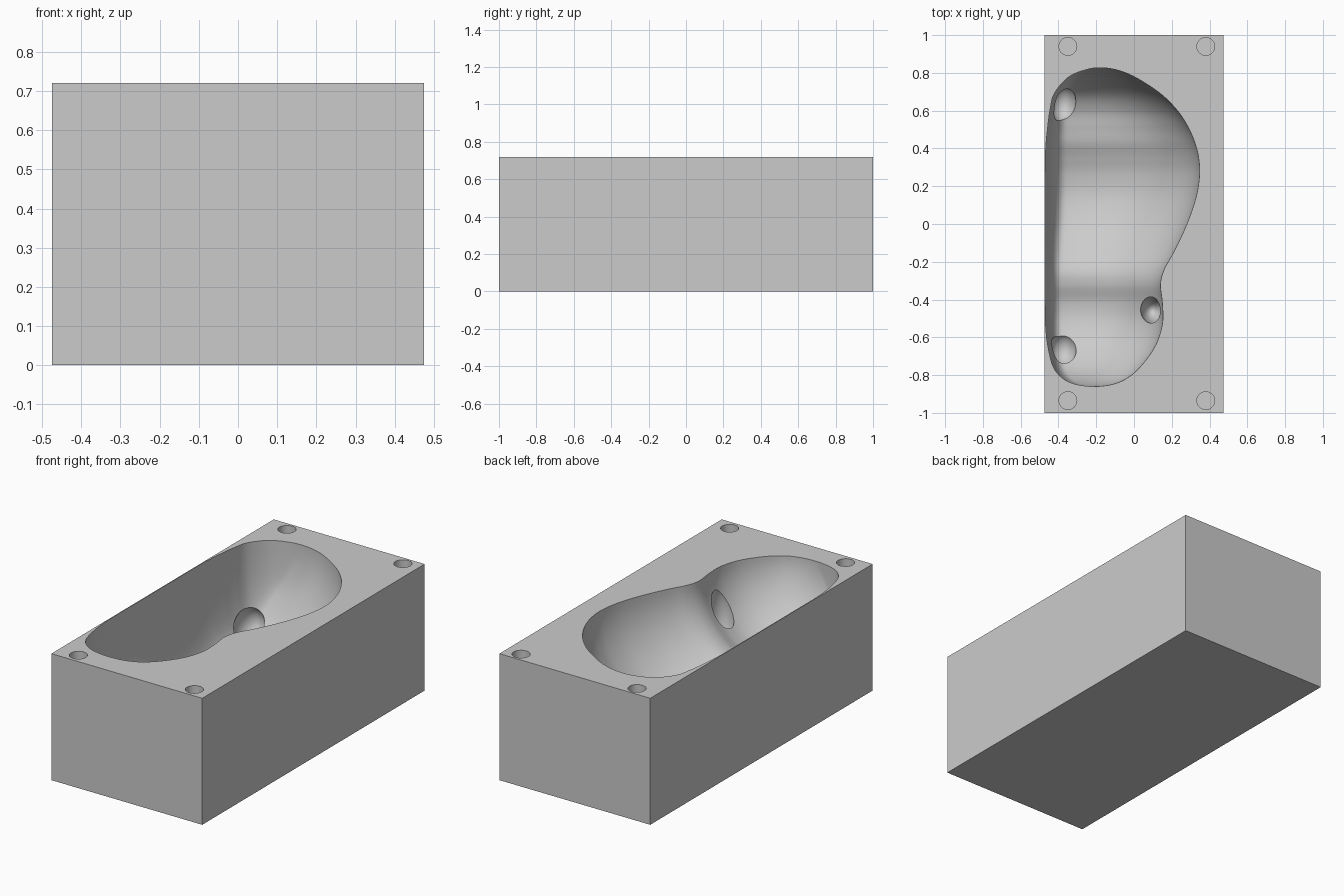
import bpy, bmesh, math
from mathutils import Matrix, Vector

cube = bpy.data.objects.get("Cube")
if cube:
    bpy.data.objects.remove(cube, do_unlink=True)

TOP = 0.72

grey = bpy.data.materials.new("light_grey")
grey.use_nodes = True
grey.diffuse_color = (0.6, 0.6, 0.6, 1)
grey.node_tree.nodes["Principled BSDF"].inputs["Base Color"].default_value = (0.6, 0.6, 0.6, 1)


def finish(name, bm):
    bmesh.ops.recalc_face_normals(bm, faces=bm.faces)
    mesh = bpy.data.meshes.new(name)
    bm.to_mesh(mesh)
    bm.free()
    mesh.materials.append(grey)
    obj = bpy.data.objects.new(name, mesh)
    bpy.context.collection.objects.link(obj)
    return obj


def ellipsoid(name, centre, radii):
    bm = bmesh.new()
    place = Matrix.Translation(centre) @ Matrix.Diagonal((*radii, 1))
    bmesh.ops.create_uvsphere(bm, u_segments=40, v_segments=24, radius=1, matrix=place)
    return finish(name, bm)


def spline(a, b, c, d, t):
    return (b * 2 + (c - a) * t + (a * 2 - b * 5 + c * 4 - d) * t**2
            + (b * 3 - a - c * 3 + d) * t**3) / 2


# Cavity stations from front to back: y, left rim, right rim, depth
stations = [Vector(s) for s in (
    (-.86, -.21, -.21, 0), (-.838, -.34, -.08, .16), (-.77, -.42, .02, .3),
    (-.65, -.455, .11, .41), (-.53, -.468, .15, .46), (-.42, -.47, .15, .465),
    (-.32, -.47, .14, .435), (-.24, -.47, .16, .435), (-.14, -.47, .215, .48),
    (0, -.47, .28, .55), (.14, -.47, .328, .585), (.26, -.47, .347, .58),
    (.35, -.469, .342, .555), (.43, -.465, .322, .525), (.51, -.457, .288, .51),
    (.6, -.445, .23, .49), (.69, -.422, .14, .43), (.775, -.35, .01, .29),
    (.815, -.26, -.09, .15), (.827, -.18, -.18, 0))]


def mirrored(s):
    return Vector((s[0], s[2], s[1], -s[3]))


def section(y, left, right, depth):
    """Steep wall on one side, a long rounded rise on the other."""
    width = right - left
    centre = left + width * 0.15
    points = [(left, y, TOP + 0.1)]
    steps = 48
    for i in range(steps + 1):
        angle = math.pi * i / steps
        c, s = math.cos(angle), math.sin(angle)
        power = 0.75 if c > 0 else 1
        reach = width * (0.15 if c > 0 else 0.85)
        x = centre - math.copysign(abs(c) ** power, c) * reach
        points.append((x, y, TOP - depth * max(s, 0) ** power))
    points.append((right, y, TOP + 0.1))
    return points


def cavity_cutter():
    path = [mirrored(stations[1])] + stations + [mirrored(stations[-2])]
    bm = bmesh.new()
    rings = []
    for k in range(len(stations) - 1):
        for j in range(8):
            values = spline(*path[k:k + 4], j / 8)
            rings.append([bm.verts.new(p) for p in section(*values)])
    rings.append([bm.verts.new(p) for p in section(*stations[-1])])
    for a, b in zip(rings, rings[1:]):
        for i in range(len(a)):
            n = (i + 1) % len(a)
            bm.faces.new((a[i], a[n], b[n], b[i]))
    bmesh.ops.remove_doubles(bm, verts=bm.verts, dist=0.0001)
    return finish("cavity_cutter", bm)


# Solid mould block
bm = bmesh.new()
size = Matrix.Translation((0, 0, TOP / 2)) @ Matrix.Diagonal((0.95, 2, TOP, 1))
bmesh.ops.create_cube(bm, size=1, matrix=size)
block = finish("mould_block", bm)

# Body hollow, ear pocket and two foot pockets
cutters = [
    cavity_cutter(),
    ellipsoid("ear_cutter", (0.095, -0.455, 0.49), (0.065, 0.07, 0.17)),
    ellipsoid("back_foot_cutter", (-0.375, 0.635, 0.28), (0.07, 0.1, 0.1)),
    ellipsoid("front_foot_cutter", (-0.375, -0.66, 0.34), (0.07, 0.09, 0.09)),
]

# Locating holes in the corners
for x in (-0.35, 0.38):
    for y in (-0.935, 0.94):
        bm = bmesh.new()
        bmesh.ops.create_cone(bm, cap_ends=True, segments=48, radius1=0.047, radius2=0.047,
                              depth=0.12, matrix=Matrix.Translation((x, y, TOP)))
        cutters.append(finish("hole_cutter", bm))

bpy.context.view_layer.objects.active = block
block.select_set(True)
for cutter in cutters:
    cutter.hide_render = True
    cut = block.modifiers.new("cut", "BOOLEAN")
    cut.operation = "DIFFERENCE"
    cut.solver = "EXACT"
    cut.object = cutter
    bpy.ops.object.modifier_apply(modifier=cut.name)
    bpy.data.objects.remove(cutter, do_unlink=True)

bpy.ops.object.shade_smooth_by_angle(angle=math.radians(35))
